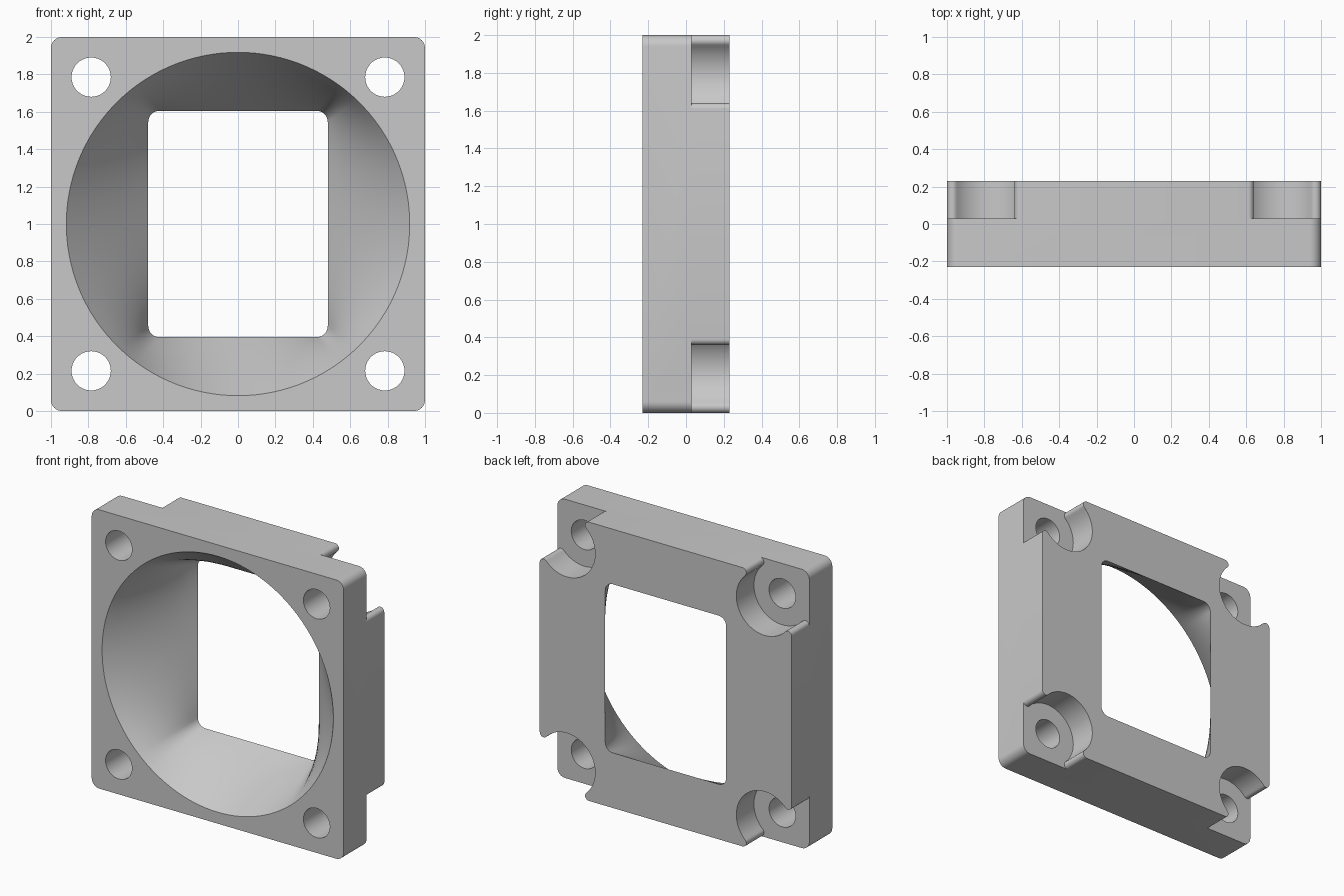
import bpy, bmesh
from math import cos, sin, pi, radians, atan2, hypot

cube = bpy.data.objects.get("Cube")
if cube:
    bpy.data.objects.remove(cube, do_unlink=True)

DEPTH = 0.23      # half thickness
STEP = 0.03       # depth at which the screw recesses end
HOLE = 0.785      # screw hole offset from the centre
NUB = 0.03        # rounding radius of the recess lips
LIP = 0.61        # where each lip meets the outer wall

grey = bpy.data.materials.new("light grey")
grey.use_nodes = True
grey.diffuse_color = (0.58, 0.58, 0.58, 1)
grey.node_tree.nodes["Principled BSDF"].inputs["Base Color"].default_value = (0.58, 0.58, 0.58, 1)


def arc(cx, cz, r, start, end, n):
    """Points on an arc, angles in radians."""
    return [(cx + r * cos(start + (end - start) * i / n),
             cz + r * sin(start + (end - start) * i / n)) for i in range(n + 1)]


def loft(name, rings):
    """Closed solid through (y, outline) rings; outlines are centred on z = 1."""
    bm = bmesh.new()
    loops = [[bm.verts.new((x, y, z + 1)) for x, z in pts] for y, pts in rings]
    for a, b in zip(loops, loops[1:]):
        for i in range(len(a)):
            j = (i + 1) % len(a)
            bm.faces.new((a[i], a[j], b[j], b[i]))
    bm.faces.new(loops[0])
    bm.faces.new(loops[-1])
    bmesh.ops.recalc_face_normals(bm, faces=bm.faces)
    mesh = bpy.data.meshes.new(name)
    bm.to_mesh(mesh)
    bm.free()
    mesh.materials.append(grey)
    obj = bpy.data.objects.new(name, mesh)
    bpy.context.collection.objects.link(obj)
    return obj


def rounded_rect(w, h, r, n):
    pts = []
    for k, (sx, sz) in enumerate([(1, 1), (-1, 1), (-1, -1), (1, -1)]):
        pts += arc(sx * (w - r), sz * (h - r), r, k * pi / 2, (k + 1) * pi / 2, n)
    return pts


def subdivided(pts, step):
    """Split the long sides of an outline into short pieces."""
    out = []
    for (ax, az), (bx, bz) in zip(pts, pts[1:] + pts[:1]):
        n = max(1, round(hypot(bx - ax, bz - az) / step))
        out += [(ax + (bx - ax) * i / n, az + (bz - az) * i / n) for i in range(n)]
    return out


# Square body
body = loft("adapter_body", [(y, rounded_rect(1, 1, 0.06, 8)) for y in (-DEPTH, DEPTH)])
cutters = []

# Funnel: round at the front, rounded rectangle at the back
rect = subdivided(rounded_rect(0.48, 0.605, 0.06, 8), 0.035)
lengths = [0]
for (ax, az), (bx, bz) in zip(rect, rect[1:] + rect[:1]):
    lengths.append(lengths[-1] + hypot(bx - ax, bz - az))
start = (0.605 - 0.06) / lengths[-1]      # the outline starts above the x axis
circle = [(0.918 * cos(2 * pi * (start + s / lengths[-1])),
           0.918 * sin(2 * pi * (start + s / lengths[-1]))) for s in lengths[:-1]]
rings = [(-0.3, circle)]
for k in range(9):
    t = k / 8
    rings.append((-DEPTH + 2 * DEPTH * t,
                  [(a + (c - a) * t, b + (d - b) * t) for (a, b), (c, d) in zip(circle, rect)]))
rings.append((0.3, rect))
cutters.append(loft("funnel_cutter", rings))

# Corner recess outline: lip, round bore, lip, then out past the corner
dx, dz = 1 - NUB - HOLE, LIP - HOLE
bore = hypot(dx, dz) - NUB
ang = atan2(dz, dx)
recess = arc(1 - NUB, LIP, NUB, 0, ang + pi, 10)
recess += arc(HOLE, HOLE, bore, ang, pi / 2 - ang - 2 * pi, 40)[1:-1]
recess += arc(LIP, 1 - NUB, NUB, -pi / 2 - ang, pi / 2, 10)
recess += [(LIP, 1.2), (1.2, 1.2), (1.2, LIP)]

for sx in (-1, 1):
    for sz in (-1, 1):
        corner = [(sx * x, sz * z) for x, z in recess]
        cutters.append(loft("recess_cutter", [(STEP, corner), (0.4, corner)]))
        hole = arc(sx * HOLE, sz * HOLE, 0.105, 0, 2 * pi, 40)[:-1]
        cutters.append(loft("hole_cutter", [(-0.4, hole), (0.15, hole)]))

# Cut everything out of the body
bpy.ops.object.select_all(action='DESELECT')
bpy.context.view_layer.objects.active = body
body.select_set(True)
for c in cutters:
    mod = body.modifiers.new("cut", 'BOOLEAN')
    mod.operation = 'DIFFERENCE'
    mod.solver = 'EXACT'
    mod.object = c
    bpy.ops.object.modifier_apply(modifier=mod.name)
for c in cutters:
    bpy.data.objects.remove(c, do_unlink=True)
bpy.ops.object.shade_smooth_by_angle(angle=radians(30))
